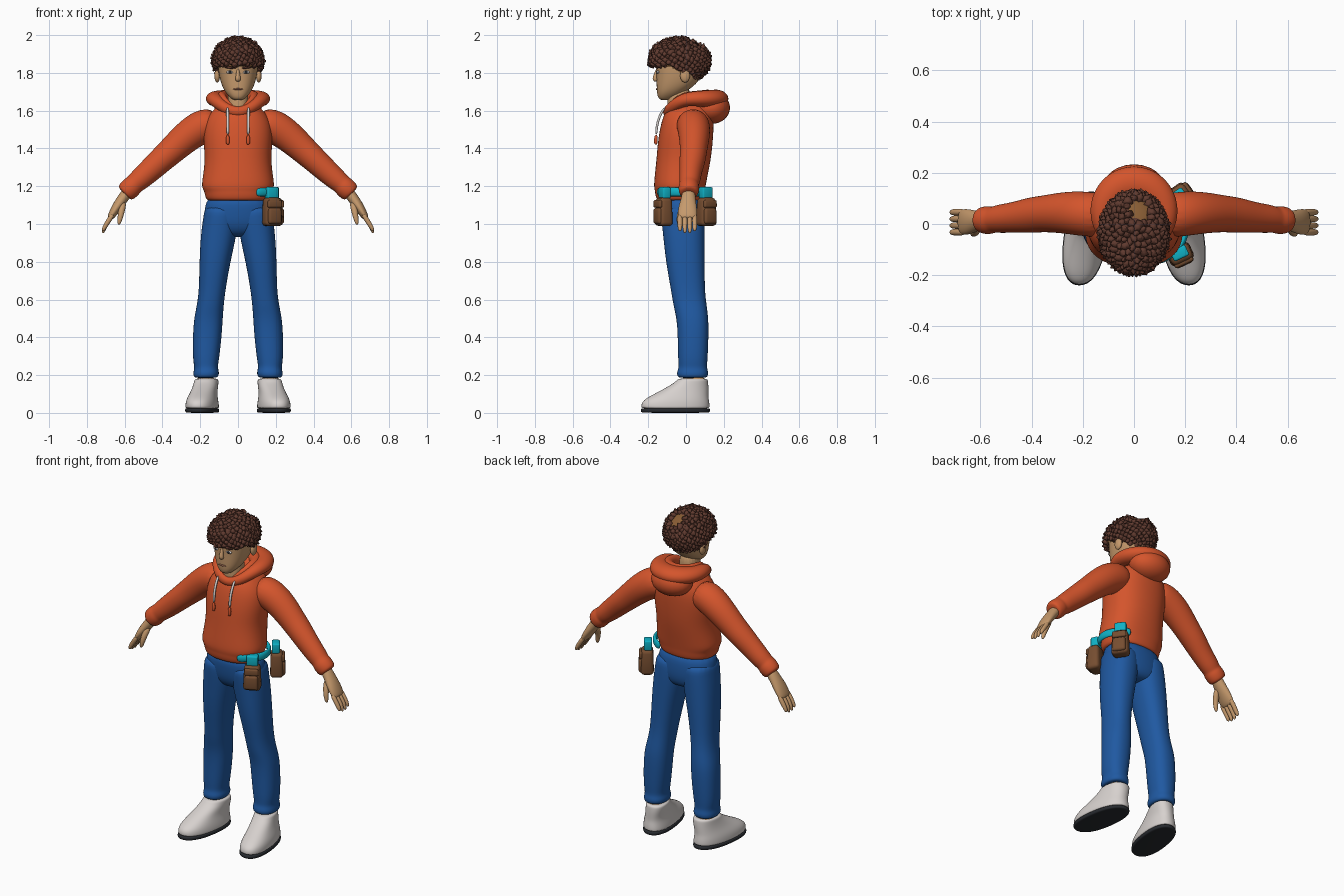
import bpy, bmesh, math, random
from mathutils import Vector, Matrix

random.seed(4)
cube = bpy.data.objects.get("Cube")
if cube:
    bpy.data.objects.remove(cube, do_unlink=True)


def material(name, r, g, b):
    m = bpy.data.materials.new(name)
    m.use_nodes = True
    m.diffuse_color = (r, g, b, 1)
    bsdf = next(n for n in m.node_tree.nodes if n.type == 'BSDF_PRINCIPLED')
    bsdf.inputs["Base Color"].default_value = (r, g, b, 1)
    return m


ORANGE = material("orange_cloth", .66, .09, .025)
BLUE = material("blue_denim", .014, .10, .36)
SKIN = material("skin", .56, .32, .15)
HAIR = material("dark_brown_hair", .115, .042, .028)
SCALP = material("golden_scalp", .25, .11, .035)
WHITE = material("off_white", .68, .64, .62)
DARK = material("dark_rubber", .02, .023, .028)
LEATHER = material("brown_leather", .18, .075, .03)
TEAL = material("teal_strap", .005, .44, .56)
LIP = material("lip", .36, .15, .09)


def finish(bm, name, mat, subdiv=0):
    """Turn a bmesh into a smooth shaded object."""
    bmesh.ops.recalc_face_normals(bm, faces=bm.faces)
    mesh = bpy.data.meshes.new(name)
    bm.to_mesh(mesh)
    bm.free()
    mesh.materials.append(mat)
    for p in mesh.polygons:
        p.use_smooth = True
    ob = bpy.data.objects.new(name, mesh)
    bpy.context.collection.objects.link(ob)
    if subdiv:
        ob.modifiers.new("smooth", 'SUBSURF').levels = subdiv
        ob.modifiers["smooth"].render_levels = subdiv
    return ob


def skin_rings(rings, name, mat, closed=False, subdiv=2):
    """Bridge equal rings of points; cap the ends unless closed."""
    bm = bmesh.new()
    loops = [[bm.verts.new(p) for p in ring] for ring in rings]
    n = len(loops[0])
    pairs = list(zip(loops, loops[1:]))
    if closed:
        pairs.append((loops[-1], loops[0]))
    else:
        bm.faces.new(loops[0])
        bm.faces.new(loops[-1])
    for a, b in pairs:
        for i in range(n):
            j = (i + 1) % n
            bm.faces.new((a[i], a[j], b[j], b[i]))
    return finish(bm, name, mat, subdiv)


def loft(name, mat, rows, s=1, power=2.3, n=20):
    """Stack rounded sections given as z, x range, y range."""
    def axis(v):
        return math.copysign(abs(v) ** (2 / power), v)
    rings = []
    for z, x0, x1, y0, y1 in rows:
        ring = []
        for i in range(n):
            a = math.tau * i / n
            ring.append((s * ((x0 + x1) + (x1 - x0) * axis(math.cos(a))) / 2,
                         ((y0 + y1) + (y1 - y0) * axis(math.sin(a))) / 2, z))
        rings.append(ring)
    return skin_rings(rings, name, mat)


def centred(rows):
    return [(z, -w, w, y0, y1) for z, w, y0, y1 in rows]


def tube(name, mat, rows, s=1, side=(0, 1, 0), closed=False, n=14, subdiv=2):
    """Sweep ellipses along a path of x, y, z, side radius, other radius."""
    pts = [Vector((s * r[0], r[1], r[2])) for r in rows]
    rings, last = [], len(pts) - 1
    for k, (p, row) in enumerate(zip(pts, rows)):
        if closed:
            t = pts[(k + 1) % len(pts)] - pts[k - 1]
        else:
            t = pts[min(k + 1, last)] - pts[max(k - 1, 0)]
        t.normalize()
        u = Vector(side)
        u = (u - t * u.dot(t)).normalized()
        v = t.cross(u)
        angles = [math.tau * i / n for i in range(n)]
        rings.append([p + u * row[3] * math.cos(a) + v * row[4] * math.sin(a) for a in angles])
    return skin_rings(rings, name, mat, closed, subdiv)


def ellipsoid(name, mat, loc, radii, tilt=0):
    bm = bmesh.new()
    bmesh.ops.create_uvsphere(bm, u_segments=24, v_segments=16, radius=1)
    m = Matrix.Translation(loc) @ Matrix.Rotation(tilt, 4, 'Y') @ Matrix.Diagonal((*radii, 1))
    bm.transform(m)
    return finish(bm, name, mat)


def box(name, mat, place, loc, size, taper=1.0, bevel=.014):
    """Rounded box in a local frame, narrowed towards the top."""
    bm = bmesh.new()
    bmesh.ops.create_cube(bm, size=1)
    for v in bm.verts:
        if v.co.z > 0:
            v.co.x *= taper
            v.co.y *= taper
    bm.transform(place @ Matrix.Translation(loc) @ Matrix.Diagonal((*size, 1)))
    ob = finish(bm, name, mat)
    b = ob.modifiers.new("round", 'BEVEL')
    b.width, b.segments = bevel, 3
    return ob


# Hoodie body with gathered hem
loft("hoodie_body", ORANGE, centred([
    (1.12, .15, -.14, .08), (1.13, .172, -.158, .092), (1.16, .178, -.165, .098),
    (1.175, .182, -.166, .1), (1.2, .196, -.172, .105), (1.25, .188, -.168, .115),
    (1.35, .175, -.157, .135), (1.45, .188, -.15, .145), (1.55, .18, -.13, .15),
    (1.61, .13, -.105, .14), (1.64, .08, -.07, .1)]))

# Hood: two rolled rims around the neck and a hanging drape
for name, wide, y, deep, thin in (("hood_rim", .125, .03, .13, 1), ("hood_inner_rim", .088, .012, .105, .6)):
    path = []
    for i in range(20):
        a = math.tau * i / 20
        c = math.cos(a)
        back = (1 - c) / 2
        path.append((wide * math.sin(a), y - deep * c, 1.663 - .07 * max(0, c) ** 2,
                     .028 + .022 * back, thin * (.025 + .045 * back)))
    tube(name, ORANGE, path, side=(0, 0, 1), closed=True)
ellipsoid("hood_drape", ORANGE, (0, .135, 1.615), (.125, .098, .085))

# Neck, head and face
loft("neck", SKIN, centred([(1.54, .06, -.1, .03), (1.62, .055, -.1, .02), (1.74, .055, -.1, .03)]))
loft("head", SKIN, centred([
    (1.655, .02, -.13, -.09), (1.665, .038, -.148, -.06), (1.695, .068, -.155, -.01),
    (1.74, .09, -.157, .06), (1.8, .104, -.157, .09), (1.86, .11, -.163, .1),
    (1.92, .098, -.14, .09), (1.96, .06, -.1, .05)]))
tube("nose", SKIN, [(0, -.15, 1.825, .008, .008), (0, -.158, 1.79, .012, .01),
                    (0, -.165, 1.768, .016, .016), (0, -.157, 1.755, .01, .013)])
ellipsoid("mouth", LIP, (0, -.154, 1.714), (.026, .006, .005))
for side, s in (("left", 1), ("right", -1)):
    ellipsoid(side + "_ear", SKIN, (s * .11, -.005, 1.785), (.015, .026, .036))
    ellipsoid(side + "_eye", WHITE, (s * .043, -.149, 1.804), (.019, .008, .008))
    ellipsoid(side + "_iris", DARK, (s * .043, -.155, 1.804), (.008, .005, .008))
    ellipsoid(side + "_eyebrow", HAIR, (s * .046, -.153, 1.828), (.027, .008, .006), s * -.12)

# Hair: a cut shell with a bare patch, covered in leaning tufts
CENTRE = Vector((0, -.035, 1.865))
RADII = Vector((.127, .155, .115))
PATCH = Vector((.2, .6, .75)).normalized()


def hairline(p):
    return p.z - (1.845 if p.y < -.09 else 1.845 - .48 * (p.y + .09))


def hair_shell(name, mat, scale, drop, patch):
    bm = bmesh.new()
    bmesh.ops.create_uvsphere(bm, u_segments=48, v_segments=32, radius=1)
    gone = []
    for f in bm.faces:
        d = f.calc_center_median()
        p = CENTRE + d * RADII * scale
        bare = patch and d.normalized().dot(PATCH) > .94
        if bare or hairline(p) < -drop:
            gone.append(f)
    bmesh.ops.delete(bm, geom=gone, context='FACES')
    bm.transform(Matrix.Translation(CENTRE) @ Matrix.Diagonal((*(RADII * scale), 1)))
    return finish(bm, name, mat)


hair_shell("scalp", SCALP, .97, .012, False)
hair_shell("hair_cap", HAIR, 1.0, 0, True)
bm = bmesh.new()
count = 420
for i in range(count):
    h = 1 - 2 * (i + .5) / count
    a = i * math.pi * (3 - math.sqrt(5))
    r = math.sqrt(1 - h * h)
    d = Vector((r * math.cos(a), r * math.sin(a), h))
    p = CENTRE + d * RADII
    if hairline(p) < -.004 or d.dot(PATCH) > .93:
        continue
    lean = Vector([random.uniform(-.7, .7) for k in range(3)])
    out = (d + lean + Vector((0, 0, -.25))).normalized()
    turn = out.to_track_quat('Z', 'Y').to_matrix().to_4x4()
    size = random.uniform(.8, 1.15)
    bmesh.ops.create_cone(bm, segments=6, radius1=.02 * size, radius2=.004, depth=.034 * size,
                          cap_ends=True, matrix=Matrix.Translation(p + d * .003) @ turn)
    bmesh.ops.create_icosphere(bm, subdivisions=1, radius=.017 * size, matrix=Matrix.Translation(p))
finish(bm, "hair_tufts", HAIR)

# Seat of the trousers
loft("trouser_seat", BLUE, centred([
    (1.16, .165, -.14, .085), (1.08, .178, -.137, .098), (1.0, .185, -.128, .1),
    (.95, .15, -.1, .085), (.93, .08, -.06, .05)]))

for side, s in (("left", 1), ("right", -1)):
    # Sleeve with cuff
    tube(side + "_sleeve", ORANGE, [
        (.10, .03, 1.54, .085, .08), (.19, .04, 1.52, .09, .094), (.27, .045, 1.465, .083, .085),
        (.35, .04, 1.39, .072, .075), (.4, .035, 1.345, .071, .07), (.47, .025, 1.28, .06, .064),
        (.53, .02, 1.227, .056, .058), (.55, .016, 1.21, .05, .052), (.565, .015, 1.195, .057, .058),
        (.597, .015, 1.165, .052, .055), (.602, .015, 1.16, .038, .038)], s, n=18)
    # Hand
    tube(side + "_palm", SKIN, [
        (.57, .015, 1.19, .034, .03), (.61, .013, 1.135, .038, .03), (.645, .008, 1.085, .052, .027),
        (.672, .008, 1.04, .052, .02), (.68, .008, 1.028, .04, .012)], s)
    for i in range(4):
        y = -.032 + .026 * i
        tip = .962 - .012 * (i in (1, 2))
        tube(side + "_finger_" + str(i + 1), SKIN, [
            (.66, y, 1.055, .014, .014), (.69, y, 1.01, .014, .014),
            (.708, y, .98, .013, .012), (.716, y, tip, .007, .007)], s, n=10)
    tube(side + "_thumb", SKIN, [
        (.605, 0, 1.12, .02, .02), (.618, -.03, 1.065, .017, .018),
        (.625, -.038, 1.025, .014, .014), (.632, -.04, .995, .008, .008)], s, n=10)
    # Trouser leg
    loft(side + "_trouser_leg", BLUE, [
        (1.1, .02, .175, -.13, .09), (1.05, 0, .182, -.135, .1), (.95, .004, .198, -.123, .1),
        (.8, .04, .205, -.108, .1), (.65, .066, .207, -.08, .1), (.57, .075, .218, -.068, .11),
        (.5, .08, .234, -.05, .12), (.4, .086, .24, -.044, .12), (.28, .1, .24, -.043, .115),
        (.24, .108, .23, -.038, .11), (.215, .098, .238, -.05, .12), (.19, .104, .236, -.046, .115),
        (.185, .12, .22, -.03, .1)], s)
    loft(side + "_ankle", SKIN, [(.13, .115, .225, -.03, .11), (.2, .115, .225, -.03, .11)], s)
    # Shoe and sole, toes turned out
    shoe = loft(side + "_shoe", WHITE, [
        (.02, .1, .265, -.232, .122), (.03, .096, .268, -.24, .128), (.06, .1, .266, -.236, .125),
        (.085, .106, .258, -.2, .12), (.11, .11, .248, -.15, .12), (.14, .108, .24, -.095, .12),
        (.165, .108, .236, -.055, .118), (.18, .11, .234, -.045, .115), (.182, .13, .21, -.02, .09)], s)
    sole = loft(side + "_sole", DARK, [
        (0, .105, .26, -.232, .12), (.004, .096, .269, -.242, .13), (.022, .095, .27, -.243, .13),
        (.026, .105, .26, -.232, .12)], s)
    for ob in (shoe, sole):
        for v in ob.data.vertices:
            v.co.x -= s * .13 * v.co.y
    # Drawstring with tip
    tube(side + "_drawstring", WHITE, [
        (.056, -.11, 1.62, .007, .008), (.055, -.14, 1.575, .007, .008), (.054, -.155, 1.52, .007, .008),
        (.054, -.158, 1.47, .007, .008)], s, n=8)
    tube(side + "_drawstring_tip", ORANGE, [
        (.054, -.158, 1.475, .01, .01), (.054, -.16, 1.43, .011, .012),
        (.054, -.16, 1.42, .006, .006)], s, n=8)

# Hip strap and two tool pouches
strap = []
for i in range(13):
    a = math.radians(-62 + 10 * i)
    strap.append((.203 * math.cos(a), -.02 + .145 * math.sin(a), 1.17, .024, .012))
tube("hip_strap", TEAL, strap, side=(0, 0, 1))
for name, x, y, deg in (("front_pouch", .18, -.118, 25), ("back_pouch", .188, .108, 125)):
    place = Matrix.Translation((x, y, 1.065)) @ Matrix.Rotation(math.radians(deg), 4, 'Z')
    box(name, LEATHER, place, (0, 0, 0), (.1, .075, .15), .88, .02)
    box(name + "_pocket", LEATHER, place, (0, -.033, -.022), (.078, .03, .085), .95)
    box(name + "_flap", LEATHER, place, (0, -.034, .042), (.082, .022, .04), .95, .009)
    box(name + "_clip", TEAL, place, (0, .005, .1), (.065, .045, .06), 1, .008)
